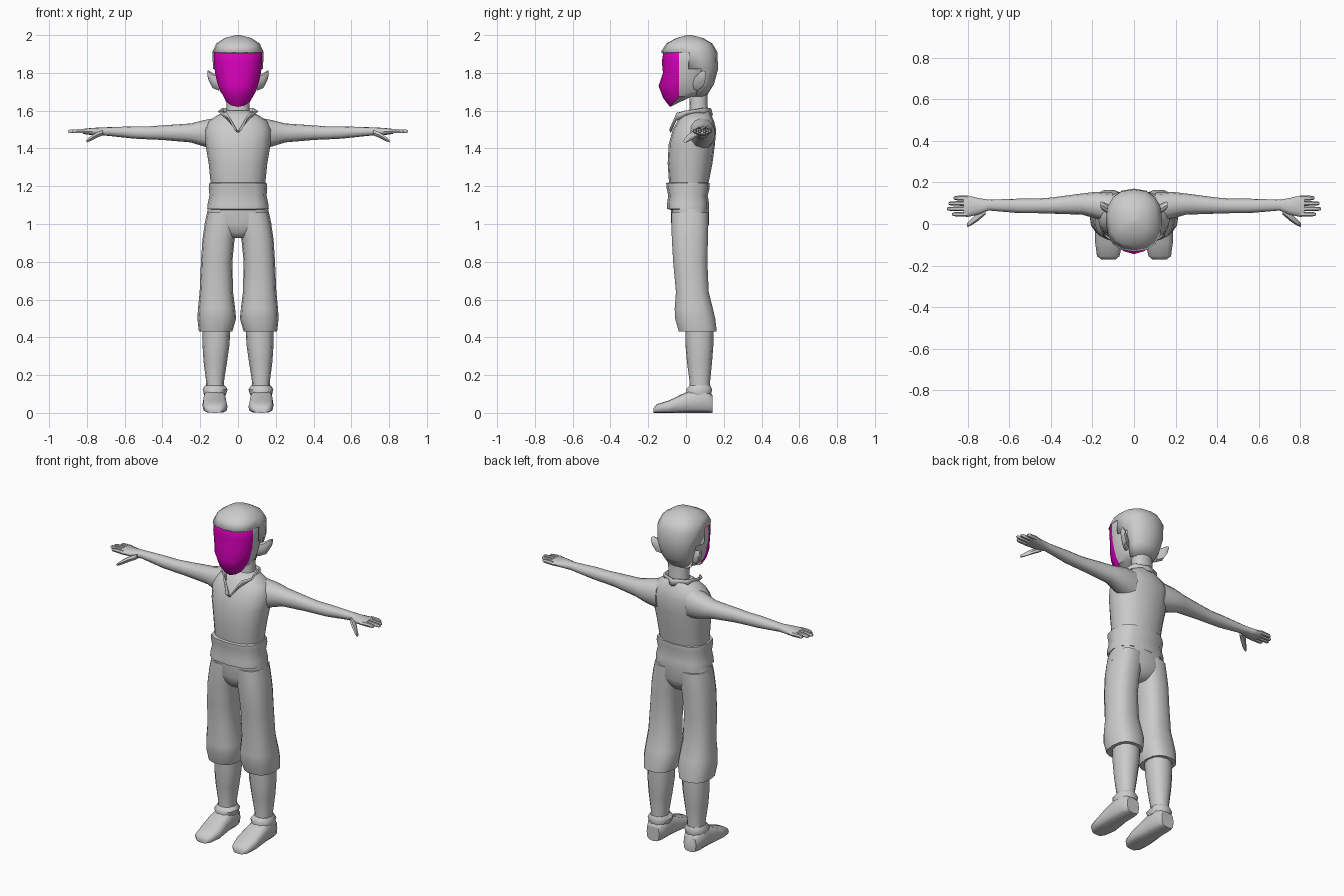
import bpy, bmesh, math


def make(name, bm, mirror=False, angle=50):
    bmesh.ops.recalc_face_normals(bm, faces=bm.faces)
    me = bpy.data.meshes.new(name)
    bm.to_mesh(me)
    bm.free()
    ob = bpy.data.objects.new(name, me)
    bpy.context.collection.objects.link(ob)
    bpy.ops.object.select_all(action='DESELECT')
    ob.select_set(True)
    bpy.context.view_layer.objects.active = ob
    bpy.ops.object.shade_smooth_by_angle(angle=math.radians(angle))
    if mirror:
        ob.modifiers.new("mirror", 'MIRROR')
    return ob


def skin(rings, bottom=True, top=True):
    bm = bmesh.new()
    vs = [[bm.verts.new(p) for p in r] for r in rings]
    n = len(vs[0])
    for a, b in zip(vs, vs[1:]):
        for i in range(n):
            j = (i + 1) % n
            bm.faces.new((a[i], a[j], b[j], b[i]))
    if bottom:
        bm.faces.new(vs[0][::-1])
    if top:
        bm.faces.new(vs[-1])
    return bm


def loft(rows, axis='z', n=12, e=2.3, mid=None, bottom=True, top=True):
    """rows: (position, low a, high a, low b, high b); e is squareness."""
    rings = []
    for p, a0, a1, b0, b1 in rows:
        ring = []
        for i in range(n):
            t = 2 * math.pi * i / n
            c, s = (math.copysign(abs(f) ** (2 / e), f) if abs(f) > 1e-6 else 0
                    for f in (math.cos(t), math.sin(t)))
            a = (a0 + a1) / 2 + c * (a1 - a0) / 2
            m = (b0 + b1) / 2 if mid is None else mid
            b = m + s * ((b1 - m) if s > 0 else (m - b0))
            ring.append({'z': (a, b, p), 'x': (p, a, b), 'y': (a, p, b)}[axis])
        rings.append(ring)
    return skin(rings, bottom, top)


def sym(rows):
    return [(z, -w, w, y0, y1) for z, w, y0, y1 in rows]


# shirt body
make("shirt", loft(sym([
    (1.14, .135, -.08, .11), (1.22, .145, -.09, .12), (1.32, .155, -.097, .14),
    (1.42, .172, -.092, .153), (1.50, .178, -.07, .16), (1.545, .155, -.045, .148),
    (1.575, .11, -.025, .135), (1.60, .062, .005, .12)]), n=16))

# arms and palms
make("arm", loft([
    (.10, .0, .15, 1.39, 1.565), (.18, .025, .155, 1.41, 1.55), (.25, .045, .147, 1.432, 1.532),
    (.40, .05, .127, 1.445, 1.522), (.47, .052, .122, 1.448, 1.517), (.55, .052, .122, 1.452, 1.517),
    (.70, .065, .117, 1.468, 1.512), (.75, .045, .125, 1.468, 1.51),
    (.80, .034, .137, 1.474, 1.506), (.82, .036, .136, 1.477, 1.503)], 'x'), True)

# fingers and thumb
for k, (y, tip) in enumerate([(.047, .875), (.073, .9), (.099, .892), (.125, .868)]):
    make(f"finger_{k + 1}", loft([
        (.80, y - .012, y + .012, 1.479, 1.504), (.85, y - .011, y + .011, 1.48, 1.503),
        (tip - .006, y - .009, y + .009, 1.481, 1.5), (tip, y - .005, y + .005, 1.485, 1.496)],
        'x', 6), True)
make("thumb", loft([
    (.715, .045, .08, 1.468, 1.5), (.75, .015, .06, 1.453, 1.487),
    (.785, -.008, .022, 1.436, 1.463), (.803, -.014, .004, 1.43, 1.447)], 'x', 6), True)

# collar
low = [(0, -.078, 1.49), (.045, -.05, 1.55), (.078, .01, 1.58), (.075, .09, 1.58), (0, .135, 1.575)]
high = [(.012, -.088, 1.502), (.058, -.05, 1.588), (.1, -.005, 1.6), (.075, .095, 1.615), (0, .125, 1.612)]
bm = bmesh.new()
a = [bm.verts.new(p) for p in low]
b = [bm.verts.new(p) for p in high]
for i in range(4):
    bm.faces.new((a[i], a[i + 1], b[i + 1], b[i]))
collar = make("collar", bm, True)
collar.modifiers.new("thickness", 'SOLIDIFY').thickness = .008

# waist sash
make("sash", loft(sym([
    (1.075, .14, -.08, .105), (1.08, .163, -.1, .122), (1.11, .16, -.1, .122), (1.15, .151, -.094, .115),
    (1.19, .155, -.103, .125), (1.217, .152, -.105, .125), (1.22, .135, -.09, .11)]), n=12, e=2.8))

# trousers
make("trouser_hips", loft(sym([
    (.925, .04, -.04, .08), (.955, .12, -.065, .105), (1.0, .177, -.078, .122),
    (1.10, .155, -.08, .12)]), n=16, e=2.6))
make("trouser_leg", loft([
    (.43, .05, .18, -.015, .14), (.43, .03, .207, -.04, .165), (.50, .01, .215, -.06, .157),
    (.55, .015, .212, -.062, .145), (.64, .026, .203, -.055, .122), (.80, .03, .196, -.07, .115),
    (.92, .018, .188, -.077, .118), (1.0, .0, .176, -.079, .12), (1.06, .0, .163, -.078, .12)],
    n=14, e=2.5), True)

# shins and ankle cuffs
make("shin", loft([
    (.09, .07, .175, .015, .13), (.16, .075, .168, .02, .127), (.27, .058, .182, .005, .138),
    (.36, .045, .188, -.003, .145), (.46, .04, .188, -.004, .145)]), True)
make("ankle_cuff", loft([
    (.095, .065, .18, .0, .135), (.125, .055, .187, -.002, .142), (.145, .07, .174, .016, .131)], n=10), True)

# shoes
make("shoe", loft([
    (-.172, .09, .155, 0, .025), (-.155, .07, .178, 0, .046), (-.09, .055, .187, 0, .066),
    (-.02, .06, .187, 0, .1), (.04, .065, .182, 0, .125), (.105, .065, .182, 0, .125),
    (.14, .082, .165, 0, .095)], 'y', 12, 3.2), True)

# neck
make("neck", loft(sym([
    (1.54, .068, .005, .125), (1.62, .06, .02, .115), (1.73, .062, .015, .115)])))

# head: each row is front z, side z, front y, half width, back y
rings = []
side = -.037
for zf, zs, yf, w, yb in [
        (1.62, 1.675, -.085, .075, .1), (1.665, 1.705, -.12, .096, .12), (1.73, 1.75, -.145, .11, .135),
        (1.80, 1.80, -.122, .122, .145), (1.86, 1.86, -.128, .127, .15), (1.918, 1.918, -.118, .127, .15),
        (1.96, 1.96, -.08, .09, .11)]:
    d = side - yf
    half = [(0, yf), (.48 * w, yf + .14 * d), (.85 * w, yf + .5 * d), (w, side),
            (w, .03), (.7 * w, yb - .03), (0, yb)]
    pts = half + [(-x, y) for x, y in half[-2:0:-1]]
    rings.append([(x, y, zf + (zs - zf) * min(1, (y - yf) / d)) for x, y in pts])
head = make("head", skin(rings))
grey = bpy.data.materials.new("skin_grey")
grey.diffuse_color = (.6, .6, .6, 1)
pink = bpy.data.materials.new("face_magenta")
pink.diffuse_color = (.7, .0, .5, 1)
head.data.materials.append(grey)
head.data.materials.append(pink)
for f in head.data.polygons:
    if len(f.vertices) == 4 and f.center.y < side and f.center.z < 1.918:
        f.material_index = 1

# hair: dome with the face and ear openings removed
bm = loft(sym([
    (1.675, .08, -.04, .108), (1.74, .112, -.08, .148), (1.82, .132, -.1, .17),
    (1.91, .136, -.133, .166), (1.955, .115, -.105, .14), (1.985, .07, -.05, .09),
    (2.0, .012, .005, .03)]), n=16, e=2.4, mid=.015, bottom=False)
gone = []
for f in bm.faces:
    c = f.calc_center_median()
    if (c.z < 1.905 and c.y < .015) or (c.z < 1.815 and c.y < .065):
        gone.append(f)
bmesh.ops.delete(bm, geom=gone, context='FACES')
hair = make("hair", bm)
sol = hair.modifiers.new("thickness", 'SOLIDIFY')
sol.thickness = .012
sol.offset = -1

# ears
make("ear", loft([
    (.10, .035, .08, 1.705, 1.785), (.135, .055, .1, 1.72, 1.80),
    (.155, .07, .108, 1.76, 1.812), (.162, .08, .104, 1.785, 1.812)], 'x', 8), True)
